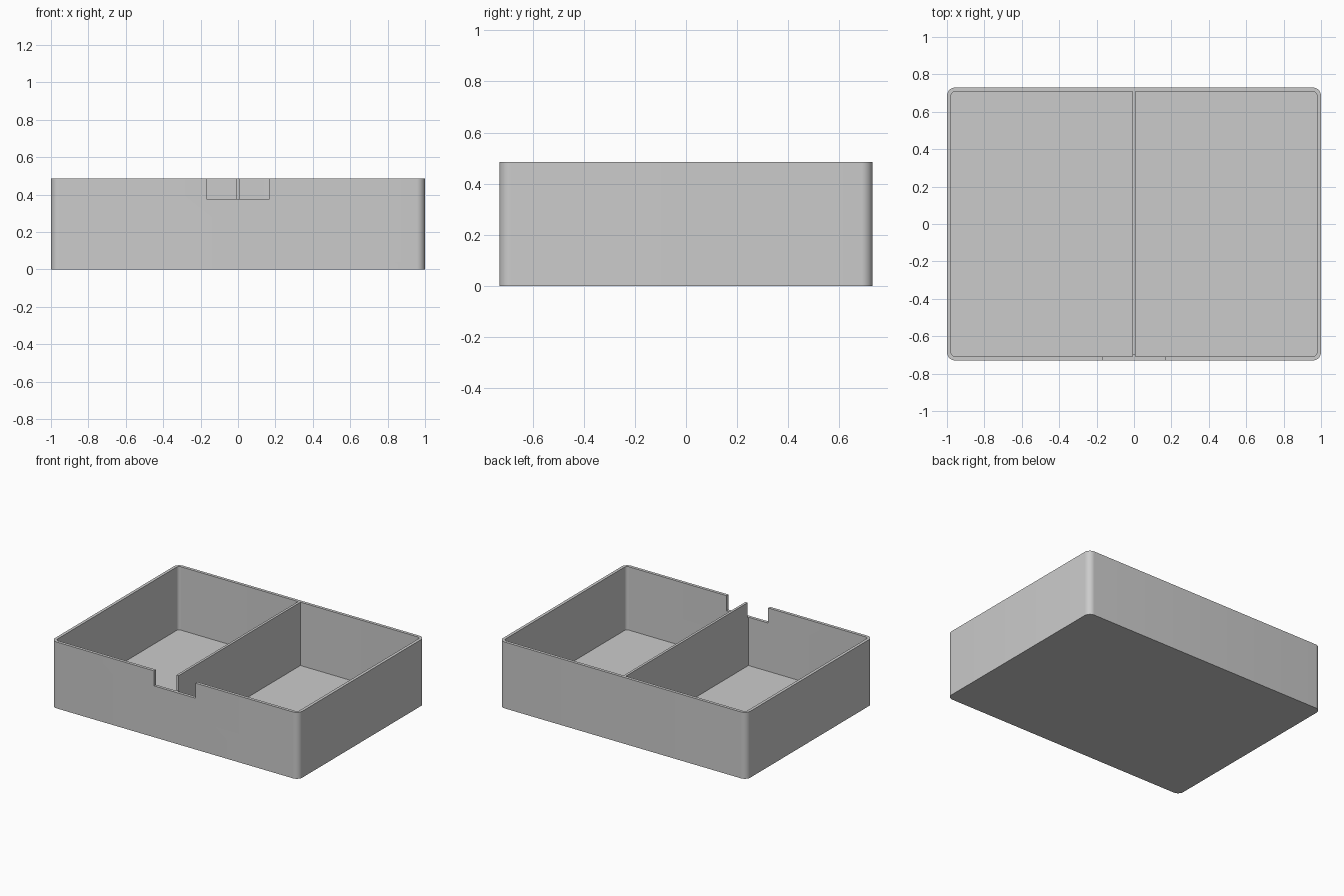
import bpy
import bmesh
import math

WIDTH, DEPTH, HEIGHT = 2.0, 1.46, 0.485
WALL = 0.022
RADIUS = 0.045

if "Cube" in bpy.data.objects:
    bpy.data.objects.remove(bpy.data.objects["Cube"], do_unlink=True)

grey = bpy.data.materials.new("light grey plastic")
grey.use_nodes = True
colour = (0.6, 0.6, 0.6, 1)
grey.diffuse_color = colour
grey.node_tree.nodes["Principled BSDF"].inputs["Base Color"].default_value = colour


def make_object(name, bm):
    bmesh.ops.recalc_face_normals(bm, faces=bm.faces)
    mesh = bpy.data.meshes.new(name)
    bm.to_mesh(mesh)
    bm.free()
    mesh.materials.append(grey)
    obj = bpy.data.objects.new(name, mesh)
    bpy.context.collection.objects.link(obj)
    return obj


def box(name, low, high):
    bm = bmesh.new()
    bmesh.ops.create_cube(bm, size=1)
    for v in bm.verts:
        v.co = [(a + b) / 2 + c * (b - a) for a, b, c in zip(low, high, v.co)]
    return make_object(name, bm)


def rounded_ring(bm, inset, z, steps=10):
    """Rounded rectangle, moved inwards from the outer wall by inset."""
    cx, cy = WIDTH / 2 - RADIUS, DEPTH / 2 - RADIUS
    ring = []
    for corner, (sx, sy) in enumerate([(1, 1), (-1, 1), (-1, -1), (1, -1)]):
        for i in range(steps + 1):
            a = (corner + i / steps) * math.pi / 2
            r = RADIUS - inset
            ring.append(bm.verts.new((sx * cx + r * math.cos(a),
                                      sy * cy + r * math.sin(a), z)))
    return ring


# Tray: outer wall, rim, inner wall and floor as one closed shell
bm = bmesh.new()
rings = [rounded_ring(bm, inset, z) for inset, z in
         [(0, 0), (0, HEIGHT), (WALL, HEIGHT), (WALL, WALL)]]
for lower, upper in zip(rings, rings[1:]):
    for i in range(len(lower)):
        j = (i + 1) % len(lower)
        bm.faces.new((lower[i], lower[j], upper[j], upper[i]))
bm.faces.new(rings[0])
bm.faces.new(rings[-1])
tray = make_object("tray", bm)

# Divider between the two compartments
inner = DEPTH / 2 - WALL
divider = box("divider", (-0.009, -inner, WALL), (0.009, inner, HEIGHT))

# Thumb notch in the front wall, just trimming the divider's end
notch = box("notch_cutter", (-0.168, -0.8, 0.375), (0.168, -inner + 0.008, 0.6))
notch.hide_render = True
for obj in (tray, divider):
    cut = obj.modifiers.new("notch", "BOOLEAN")
    cut.operation = "DIFFERENCE"
    cut.solver = "EXACT"
    cut.object = notch
    bpy.ops.object.select_all(action="DESELECT")
    obj.select_set(True)
    bpy.context.view_layer.objects.active = obj
    bpy.ops.object.modifier_apply(modifier=cut.name)
bpy.data.objects.remove(notch, do_unlink=True)

# Smooth the rounded corners only
bpy.ops.object.select_all(action="DESELECT")
tray.select_set(True)
bpy.context.view_layer.objects.active = tray
bpy.ops.object.shade_smooth_by_angle(angle=math.radians(30))
